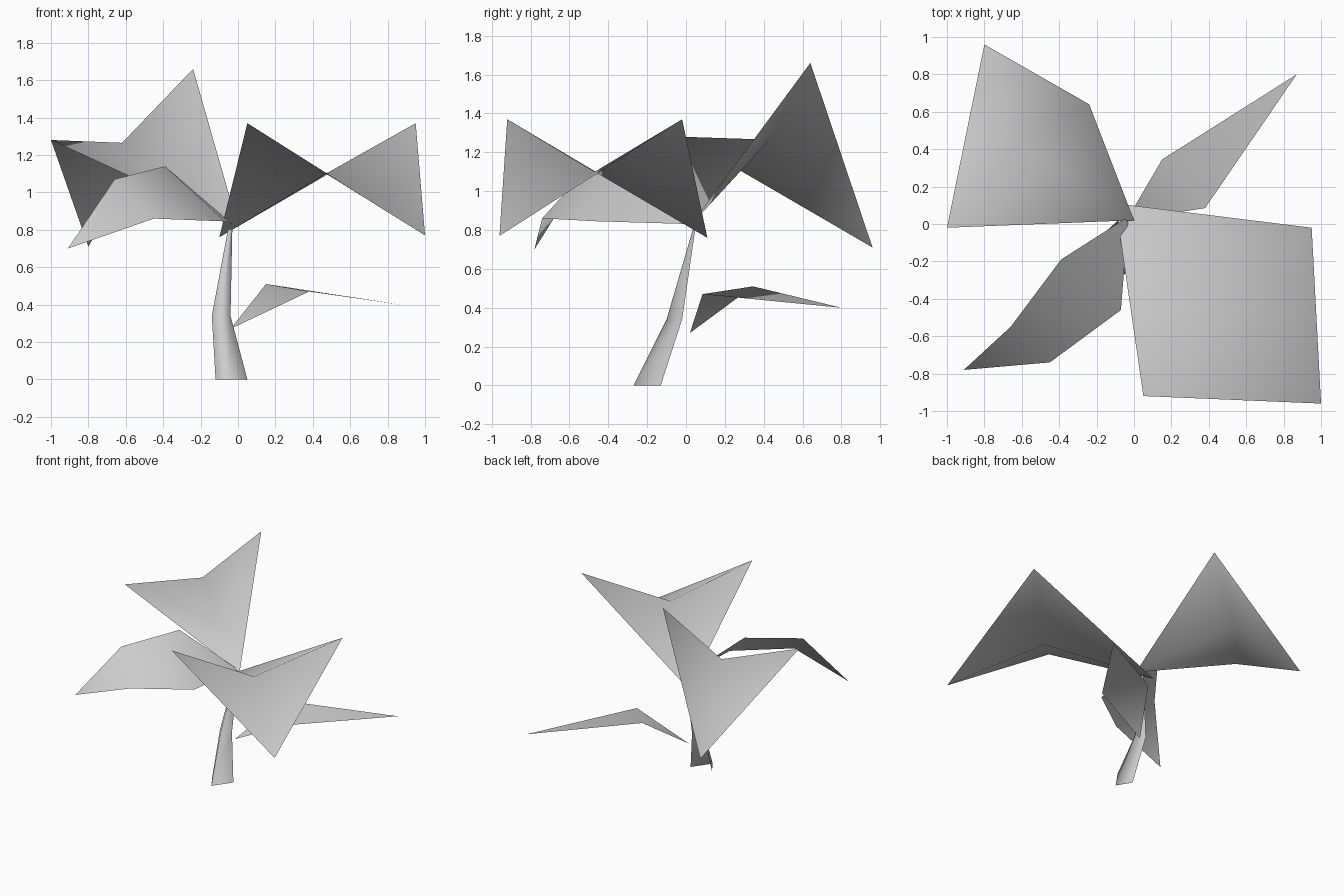
import bpy
import bmesh

cube = bpy.data.objects.get("Cube")
if cube:
    bpy.data.objects.remove(cube, do_unlink=True)

grey = bpy.data.materials.new("pale_grey")
grey.use_nodes = True
COLOUR = (0.6, 0.6, 0.6, 1.0)
grey.diffuse_color = COLOUR
grey.node_tree.nodes["Principled BSDF"].inputs["Base Color"].default_value = COLOUR


def sheet(name, points, faces, face_up=True):
    """Thin smooth-shaded sheet; leaves are turned to face upward."""
    bm = bmesh.new()
    verts = [bm.verts.new(p) for p in points]
    for f in faces:
        face = bm.faces.new([verts[i] for i in f])
        face.smooth = True
        face.normal_update()
        if face_up and face.normal.z < 0:
            face.normal_flip()
    mesh = bpy.data.meshes.new(name)
    bm.to_mesh(mesh)
    bm.free()
    mesh.materials.append(grey)
    obj = bpy.data.objects.new(name, mesh)
    bpy.context.collection.objects.link(obj)
    return obj


def saddle_leaf(name, corners, centre):
    """Four-cornered leaf fanned around a central point."""
    fan = [(i, (i + 1) % 4, 4) for i in range(4)]
    return sheet(name, corners + [centre], fan)


# Large leaves: inner corner, raised side, drooping tip, raised side
saddle_leaf("front_large_leaf",
            [(-0.10, 0.11, 0.76), (0.05, -0.92, 1.37),
             (1.0, -0.96, 0.77), (0.95, -0.02, 1.37)],
            (0.47, -0.47, 1.10))
saddle_leaf("back_large_leaf",
            [(0.0, 0.02, 0.82), (-0.24, 0.64, 1.66),
             (-0.80, 0.96, 0.71), (-1.0, -0.02, 1.28)],
            (-0.62, 0.43, 1.265))

# Long drooping leaf: base, inner edge, tip, outer edge
sheet("drooping_leaf",
      [(-0.03, 0.04, 0.83), (-0.39, -0.19, 1.14), (-0.66, -0.55, 1.07),
       (-0.91, -0.78, 0.70), (-0.45, -0.74, 0.86), (-0.07, -0.46, 0.845)],
      [(0, 1, 5), (1, 2, 4, 5), (2, 3, 4)])

# Small low leaf, folded across its width
sheet("small_low_leaf",
      [(-0.04, 0.02, 0.27), (0.15, 0.345, 0.51),
       (0.38, 0.085, 0.47), (0.87, 0.80, 0.40)],
      [(0, 1, 2), (1, 3, 2)])

# Stem: folded strip, open at the back, tapering to the leaf joint
stem_rows = [
    [(-0.12, -0.16, 0), (-0.05, -0.27, 0), (0.05, -0.13, 0)],
    [(-0.14, -0.03, 0.34), (-0.09, -0.10, 0.34), (-0.04, -0.02, 0.34)],
    [(-0.05, 0.05, 0.82), (-0.04, 0.04, 0.82), (-0.03, 0.05, 0.82)],
]
stem_faces = [(r * 3 + c, r * 3 + c + 1, r * 3 + c + 4, r * 3 + c + 3)
              for r in range(2) for c in range(2)]
sheet("stem", sum(stem_rows, []), stem_faces, face_up=False)
